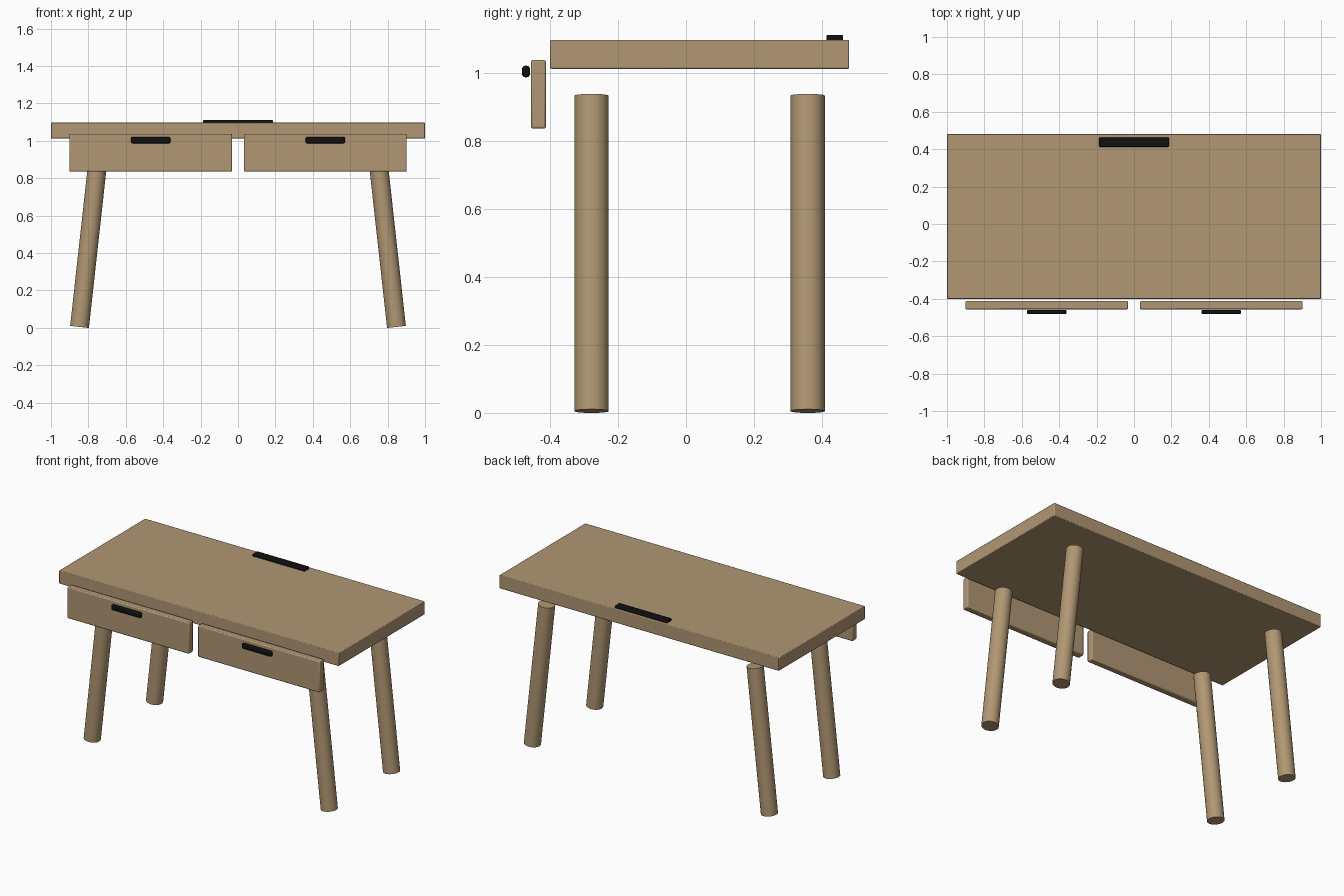
import bpy
import math

cube = bpy.data.objects.get("Cube")
if cube:
    bpy.data.objects.remove(cube, do_unlink=True)


def make_material(name, colour):
    mat = bpy.data.materials.new(name)
    mat.use_nodes = True
    mat.diffuse_color = colour
    mat.node_tree.nodes["Principled BSDF"].inputs["Base Color"].default_value = colour
    return mat


wood = make_material("light wood", (0.44, 0.31, 0.172, 1))
black = make_material("black", (0.005, 0.005, 0.005, 1))


def finish(obj, name, mat, bevel, segments):
    """Name, colour, soften the edges and shade the part."""
    obj.name = name
    obj.data.materials.append(mat)
    if bevel:
        mod = obj.modifiers.new("soft edges", "BEVEL")
        mod.width = bevel
        mod.segments = segments
    bpy.ops.object.shade_smooth_by_angle(angle=math.radians(35))


def box(name, x, y, z, mat, bevel, segments=2):
    """Box from (min, max) ranges on each axis."""
    spans = (x, y, z)
    bpy.ops.mesh.primitive_cube_add(size=1, location=[sum(s) / 2 for s in spans])
    obj = bpy.context.object
    obj.scale = [s[1] - s[0] for s in spans]
    bpy.ops.object.transform_apply(location=False, rotation=False, scale=True)
    finish(obj, name, mat, bevel, segments)


def leg(name, side, y):
    """Round leg splayed outwards towards the floor."""
    tilt, length = 0.11, 0.933
    bpy.ops.mesh.primitive_cylinder_add(
        vertices=32, radius=0.0505, depth=length,
        location=(side * 0.796, y, 0.469), rotation=(0, -side * tilt, 0))
    finish(bpy.context.object, name, wood, 0, 1)


# Table top and the slot cover at its back edge
box("table_top", (-1, 1), (-0.4, 0.48), (1.012, 1.097), wood, 0.004)
box("cable_cover", (-0.187, 0.187), (0.413, 0.462), (1.088, 1.112), black, 0.006, 3)

# Drawer fronts, pulls and legs on both sides
for label, side in (("left", 1), ("right", -1)):
    span = sorted((side * 0.032, side * 0.902))
    box(label + "_drawer_front", span, (-0.456, -0.412), (0.836, 1.038), wood, 0.006)
    pull = sorted((side * 0.361, side * 0.573))
    box(label + "_drawer_pull", pull, (-0.482, -0.459), (0.987, 1.021), black, 0.009, 3)
    leg(label + "_front_leg", side, -0.278)
    leg(label + "_back_leg", side, 0.358)
